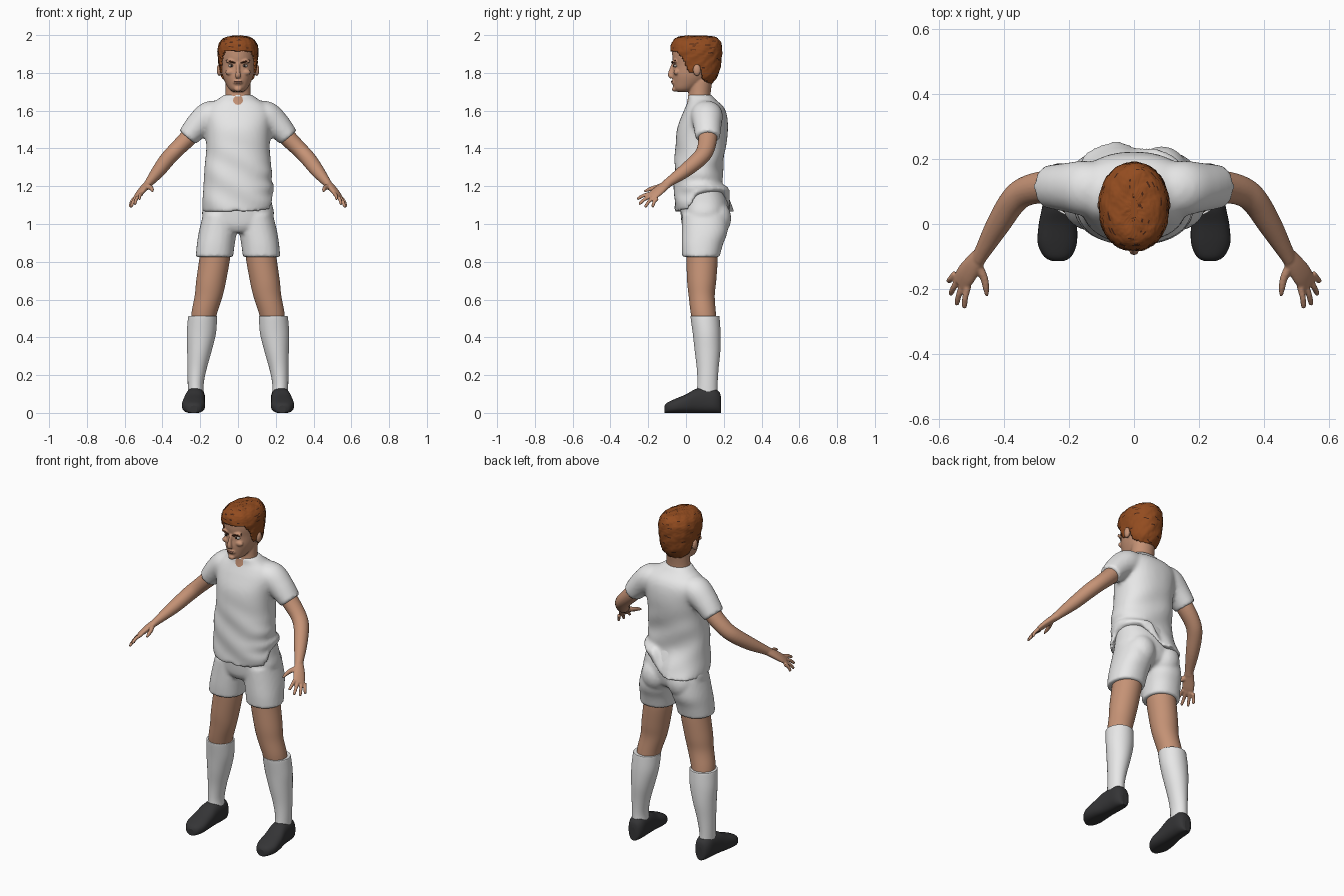
import bpy, bmesh, math, random
from mathutils import Vector

random.seed(4)


def material(name, rgb):
    m = bpy.data.materials.new(name)
    m.diffuse_color = (*rgb, 1)
    return m


WHITE = material("white cloth", (0.80, 0.80, 0.80))
SKIN = material("skin", (0.56, 0.29, 0.18))
HAIR = material("auburn hair", (0.29, 0.072, 0.014))
HAIR_DARK = material("dark hair", (0.07, 0.02, 0.008))
SHOE = material("charcoal shoe", (0.035, 0.035, 0.037))
LIP = material("lip", (0.40, 0.17, 0.12))
EYE = material("eye white", (0.60, 0.55, 0.50))
PUPIL = material("pupil", (0.02, 0.012, 0.01))


def curve(pts, k):
    """Catmull-Rom interpolation of number tuples."""
    out = []
    for i in range(len(pts) - 1):
        a, b, c, d = (pts[max(i - 1, 0)], pts[i], pts[i + 1], pts[min(i + 2, len(pts) - 1)])
        for j in range(k):
            t = j / k
            out.append([0.5 * (2 * q + (r - p) * t + (2 * p - 5 * q + 4 * r - s) * t * t
                               + (3 * q - p - 3 * r + s) * t ** 3)
                        for p, q, r, s in zip(a, b, c, d)])
    return out + [list(pts[-1])]


def loft(bm, rings, n, power=2.0):
    """Skin rings given as (centre, u axis, v axis), closing both ends."""
    loops = []
    for c, u, v in rings:
        loop = []
        for i in range(n):
            a = 2 * math.pi * i / n
            ca, sa = math.cos(a), math.sin(a)
            f = lambda w: math.copysign(abs(w) ** (2 / power), w)
            loop.append(bm.verts.new(c + u * f(ca) + v * f(sa)))
        loops.append(loop)
    for a, b in zip(loops, loops[1:]):
        for i in range(n):
            bm.faces.new((a[i], a[(i + 1) % n], b[(i + 1) % n], b[i]))
    bm.faces.new(loops[0])
    bm.faces.new(loops[-1])


def stack(bm, pts, n=40, k=5, power=2.0):
    """Horizontal rings: (x, y front, y back, z, half width)."""
    loft(bm, [(Vector((x, (y0 + y1) / 2, z)), Vector((w, 0, 0)), Vector((0, (y1 - y0) / 2, 0)))
              for x, y0, y1, z, w in curve(pts, k)], n, power)


def tube(bm, pts, ref=(0, 1, 0), n=16, k=5):
    """Rings along a path: (x, y, z, radius along ref, other radius)."""
    s = curve(pts, k)
    rings = []
    for i, p in enumerate(s):
        t = (Vector(s[min(i + 1, len(s) - 1)][:3]) - Vector(s[max(i - 1, 0)][:3])).normalized()
        u = Vector(ref)
        u = (u - t * u.dot(t)).normalized()
        rings.append((Vector(p[:3]), u * p[3], t.cross(u) * p[4]))
    loft(bm, rings, n)


def ball(bm, c, r):
    vs = bmesh.ops.create_uvsphere(bm, u_segments=20, v_segments=12, radius=1)["verts"]
    for v in vs:
        v.co = Vector(c) + Vector([a * b for a, b in zip(v.co, r)])


def finish(name, bm, mats, mirror=False, voxel=0, smooth=0):
    bmesh.ops.recalc_face_normals(bm, faces=bm.faces)
    me = bpy.data.meshes.new(name)
    bm.to_mesh(me)
    bm.free()
    for m in mats:
        me.materials.append(m)
    for p in me.polygons:
        p.use_smooth = len(p.vertices) < 5
    ob = bpy.data.objects.new(name, me)
    bpy.context.collection.objects.link(ob)
    if mirror:
        ob.modifiers.new("mirror", "MIRROR").use_mirror_merge = False
    if voxel:
        r = ob.modifiers.new("fuse", "REMESH")
        r.mode, r.voxel_size, r.use_smooth_shade = "VOXEL", voxel, True
    if smooth:
        s = ob.modifiers.new("soften", "SMOOTH")
        s.factor, s.iterations = 0.5, smooth
    return ob


def ramp(v, a, b):
    t = min(max((v - a) / (b - a), 0), 1)
    return t * t * (3 - 2 * t)


# Shirt: torso and sleeves fused, hem ruffled and hitched up on one side of the back
bm = bmesh.new()
stack(bm, [(0, -.06, .235, 1.065, .188), (0, -.062, .215, 1.12, .188), (0, -.062, .195, 1.2, .183),
           (0, -.06, .195, 1.3, .177), (0, -.056, .21, 1.4, .168), (0, -.048, .222, 1.5, .172),
           (0, -.02, .216, 1.58, .182), (0, .0, .195, 1.625, .16), (0, .012, .16, 1.655, .115),
           (0, .01, .135, 1.685, .074)], n=64, power=2.3)
for v in bm.verts:
    x, y, z = v.co
    low = 1 - ramp(z, 1.06, 1.24)
    v.co.y += 0.03 * ramp(-x, -.02, .06) * ramp(y, .1, .2) * low
    v.co.z += 0.115 * ramp(x, .0, .07) * ramp(y, .0, .09) * low
    fold = math.exp(-((z - 1.2) / .09) ** 2) * ramp(x, -.05, .15)
    v.co.x *= 1 + 0.04 * fold * math.sin(z * 75 + y * 8)
    v.co.y -= 0.004 * math.sin(z * 38 + x * 22) * (1 - ramp(z, 1.3, 1.5))
for s in (1, -1):
    tube(bm, [(s * .09, .1, 1.595, .08, .06), (s * .15, .11, 1.572, .085, .078),
              (s * .21, .113, 1.522, .075, .07), (s * .268, .115, 1.458, .066, .056)], n=28)
finish("shirt", bm, [WHITE], voxel=.011, smooth=5)

# Shorts: hips, seat and two legs fused
bm = bmesh.new()
stack(bm, [(0, .0, .13, .955, .07), (0, -.02, .2, .99, .16), (0, -.028, .222, 1.05, .19),
           (0, -.03, .222, 1.12, .178), (0, -.02, .185, 1.22, .165)], power=2.3)
for s in (1, -1):
    stack(bm, [(s * .125, -.02, .178, .825, .099), (s * .118, -.023, .195, .89, .1),
               (s * .107, -.022, .22, .96, .1), (s * .095, -.02, .22, 1.05, .09)], power=2.2)
    ball(bm, (s * .085, .15, 1.03), (.085, .09, .1))
finish("shorts", bm, [WHITE], voxel=.01, smooth=4)

# Bare legs, socks and shoes
bm = bmesh.new()
stack(bm, [(.118, .0, .165, .9, .078), (.123, .002, .168, .82, .081), (.142, .006, .16, .7, .079),
           (.155, .014, .152, .62, .074), (.178, .025, .158, .53, .068), (.19, .04, .165, .45, .06)])
finish("leg", bm, [SKIN], mirror=True)
bm = bmesh.new()
stack(bm, [(.222, .055, .168, .09, .043), (.224, .06, .167, .15, .042), (.217, .058, .172, .23, .05),
           (.204, .046, .182, .33, .065), (.194, .036, .183, .42, .077), (.188, .025, .178, .5, .077),
           (.187, .025, .176, .512, .075)])
finish("sock", bm, [WHITE], mirror=True)
bm = bmesh.new()
shoe = [(.234, -.114, .018, .04), (.235, -.1, .042, .056), (.236, -.06, .06, .075),
        (.234, 0, .059, .1), (.229, .05, .054, .128), (.225, .1, .051, .136),
        (.223, .15, .048, .132), (.222, .178, .034, .11), (.222, .186, .015, .08)]
loft(bm, [(Vector((x, y, h / 2 + .004)), Vector((w, 0, 0)), Vector((0, 0, h / 2)))
          for x, y, w, h in curve(shoe, 5)], 32, 2.5)
for v in bm.verts:
    v.co.z = max(v.co.z, 0.006) - 0.006
finish("shoe", bm, [SHOE], mirror=True)

# Arms with palm, fingers and thumb
bm = bmesh.new()
tube(bm, [(.2, .112, 1.53, .05, .048), (.265, .115, 1.455, .05, .046), (.33, .102, 1.39, .046, .042),
          (.372, .07, 1.345, .043, .041), (.42, -.005, 1.282, .037, .036),
          (.466, -.085, 1.225, .026, .024), (.48, -.108, 1.207, .025, .02)], n=24)
across = (.04, .045, -.02)
tube(bm, [(.47, -.092, 1.218, .024, .02), (.495, -.125, 1.193, .031, .019),
          (.518, -.158, 1.166, .035, .016), (.535, -.185, 1.144, .031, .01)], ref=across)
bases = (Vector((.51, -.188, 1.16)), Vector((.549, -.152, 1.136)))
tips = [(.523, -.26, 1.132), (.547, -.25, 1.105), (.566, -.218, 1.09), (.572, -.178, 1.09)]
for i, tip in enumerate(tips):
    a, e = bases[0].lerp(bases[1], i / 3), Vector(tip)
    mid = a.lerp(e, .5) + Vector((.003, -.003, .004))
    tube(bm, [(*a, .011, .011), (*mid, .0095, .0095), (*a.lerp(e, .92), .008, .008), (*e, .004, .004)], n=10)
tube(bm, [(.482, -.125, 1.2, .017, .015), (.462, -.165, 1.192, .013, .012),
          (.455, -.198, 1.182, .01, .01), (.453, -.222, 1.172, .005, .005)], ref=across, n=12)
finish("arm", bm, [SKIN], mirror=True, voxel=.0045, smooth=2)

# Head: skull, neck, ears, nose, brow ridge, cheeks and chin fused
bm = bmesh.new()
stack(bm, [(0, -.05, .03, 1.7, .028), (0, -.064, .06, 1.716, .048), (0, -.069, .11, 1.75, .068),
           (0, -.071, .14, 1.79, .083), (0, -.067, .16, 1.84, .091), (0, -.073, .168, 1.89, .094),
           (0, -.068, .165, 1.94, .086), (0, -.03, .13, 1.972, .055), (0, .02, .08, 1.98, .02)])
stack(bm, [(0, .0, .14, 1.62, .078), (0, .012, .13, 1.68, .068), (0, .015, .14, 1.76, .066)])
tube(bm, [(0, -.066, 1.848, .01, .009), (0, -.077, 1.815, .012, .01), (0, -.084, 1.788, .012, .015),
          (0, -.076, 1.774, .008, .014)])
ball(bm, (0, -.062, 1.714), (.02, .012, .014))
ball(bm, (0, -.066, 1.751), (.026, .012, .014))
for s in (1, -1):
    ball(bm, (s * .099, .058, 1.815), (.014, .021, .032))
    ball(bm, (s * .036, -.06, 1.861), (.032, .012, .01))
    ball(bm, (s * .042, -.05, 1.803), (.026, .016, .016))
finish("head", bm, [SKIN], voxel=.0048, smooth=3)

# Eyes, brows and mouth
for name, c, r, m in (("eye", (.036, -.054, 1.837), (.015, .0125, .0075), EYE),
                      ("iris", (.034, -.0625, 1.838), (.0065, .006, .0065), PUPIL)):
    bm = bmesh.new()
    ball(bm, c, r)
    finish(name, bm, [m], mirror=True)
bm = bmesh.new()
tube(bm, [(.013, -.073, 1.851, .004, .003), (.036, -.072, 1.859, .005, .005),
          (.062, -.056, 1.866, .004, .003)], n=10)
finish("eyebrow", bm, [HAIR_DARK], mirror=True)
bm = bmesh.new()
ball(bm, (0, -.073, 1.7545), (.022, .006, .003))
ball(bm, (0, -.073, 1.7475), (.018, .006, .004))
finish("lips", bm, [LIP])


# Hair: cropped cap trimmed along a hairline, tousled, with dark strands
def hairline(y):
    pts = [(-1, 1.922), (-.05, 1.915), (-.015, 1.87), (.018, 1.8), (.035, 1.8), (.045, 1.835),
           (.075, 1.835), (.09, 1.765), (.12, 1.745), (1, 1.745)]
    for (a, za), (b, zb) in zip(pts, pts[1:]):
        if y <= b:
            return za + (zb - za) * (y - a) / (b - a)


bm = bmesh.new()
stack(bm, [(0, -.02, .135, 1.74, .068), (0, -.05, .165, 1.78, .09), (0, -.07, .182, 1.83, .1),
           (0, -.078, .188, 1.88, .106), (0, -.083, .19, 1.92, .108), (0, -.077, .186, 1.955, .1),
           (0, -.058, .17, 1.981, .078), (0, -.03, .14, 1.993, .045), (0, .02, .08, 1.997, .01)],
      n=96, k=7, power=2.15)
bmesh.ops.delete(bm, geom=[f for f in bm.faces if f.calc_center_median().z
                           < hairline(f.calc_center_median().y)], context="FACES")
mid = Vector((0, .055, 1.86))
for v in bm.verts:
    d = (v.co - mid).normalized()
    wave = math.sin(v.co.x * 90 + v.co.z * 60) * math.sin(v.co.y * 80 - v.co.z * 50)
    v.co += d * (0.002 * wave + random.uniform(-.0015, .0015))
bm.faces.ensure_lookup_table()
for f in list(bm.faces):
    if random.random() < .008 + .012 * ramp(f.calc_center_median().z, 1.86, 1.97):
        j = f.index
        for i in range(j, min(j + random.randint(2, 4), len(bm.faces))):
            bm.faces[i].material_index = 1
hair = finish("hair", bm, [HAIR, HAIR_DARK])
sol = hair.modifiers.new("thickness", "SOLIDIFY")
sol.thickness, sol.offset = .014, -1
